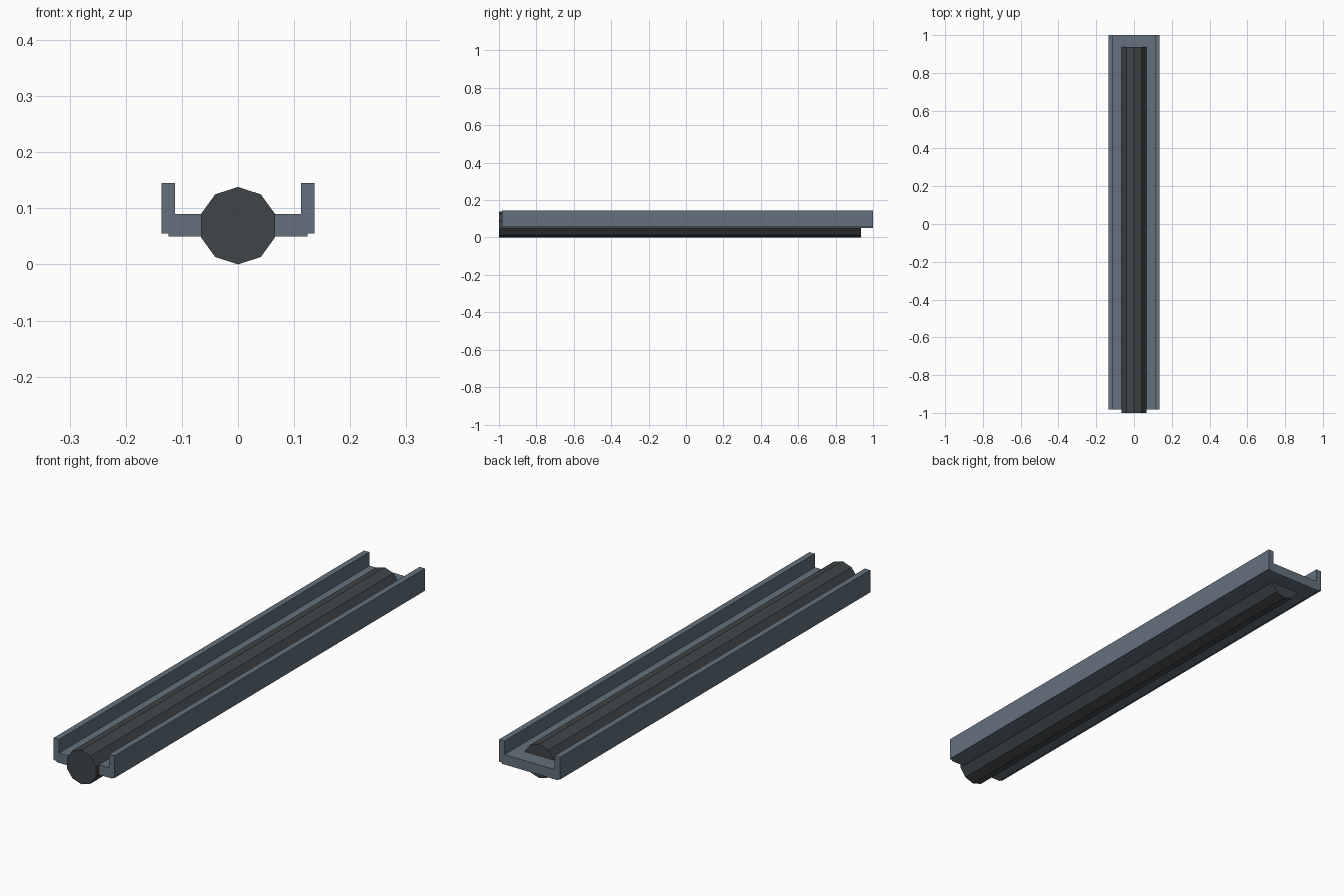
import bpy
import math

cube = bpy.data.objects.get("Cube")
if cube:
    bpy.data.objects.remove(cube, do_unlink=True)


def material(name, color):
    mat = bpy.data.materials.new(name)
    mat.use_nodes = True
    mat.diffuse_color = (*color, 1)
    mat.node_tree.nodes["Principled BSDF"].inputs["Base Color"].default_value = (*color, 1)
    return mat


def extrude_profile(name, profile, y0, y1, mat):
    """Extrude an x-z outline along y (outline runs anticlockwise seen from the front)."""
    n = len(profile)
    verts = [(x, y, z) for y in (y0, y1) for x, z in profile]
    faces = [tuple(range(n)), tuple(reversed(range(n, 2 * n)))]
    faces += [(i, i + n, (i + 1) % n + n, (i + 1) % n) for i in range(n)]
    mesh = bpy.data.meshes.new(name)
    mesh.from_pydata(verts, [], faces)
    mesh.materials.append(mat)
    obj = bpy.data.objects.new(name, mesh)
    bpy.context.collection.objects.link(obj)
    return obj


def rectangle(x0, x1, z0, z1):
    return [(x0, z0), (x1, z0), (x1, z1), (x0, z1)]


steel = material("blue grey steel", (0.125, 0.165, 0.205))
dark = material("dark grey metal", (0.052, 0.060, 0.064))

# Channel: floor plate and two side walls
FRONT, BACK = -0.983, 1.0
extrude_profile("channel_floor", rectangle(-0.124, 0.124, 0.05, 0.09), FRONT, BACK, steel)
for side, sign in (("left", 1), ("right", -1)):
    x0, x1 = sorted((sign * 0.112, sign * 0.136))
    extrude_profile(side + "_wall", rectangle(x0, x1, 0.055, 0.145), FRONT, BACK, steel)

# Ten-sided rod lying through the floor, standing proud at the front
R = 0.069
angles = [math.radians(90 + 36 * i) for i in range(10)]
rod_profile = [(R * math.cos(a), R + R * math.sin(a)) for a in angles]
extrude_profile("rod", rod_profile, -1.0, 0.936, dark)
